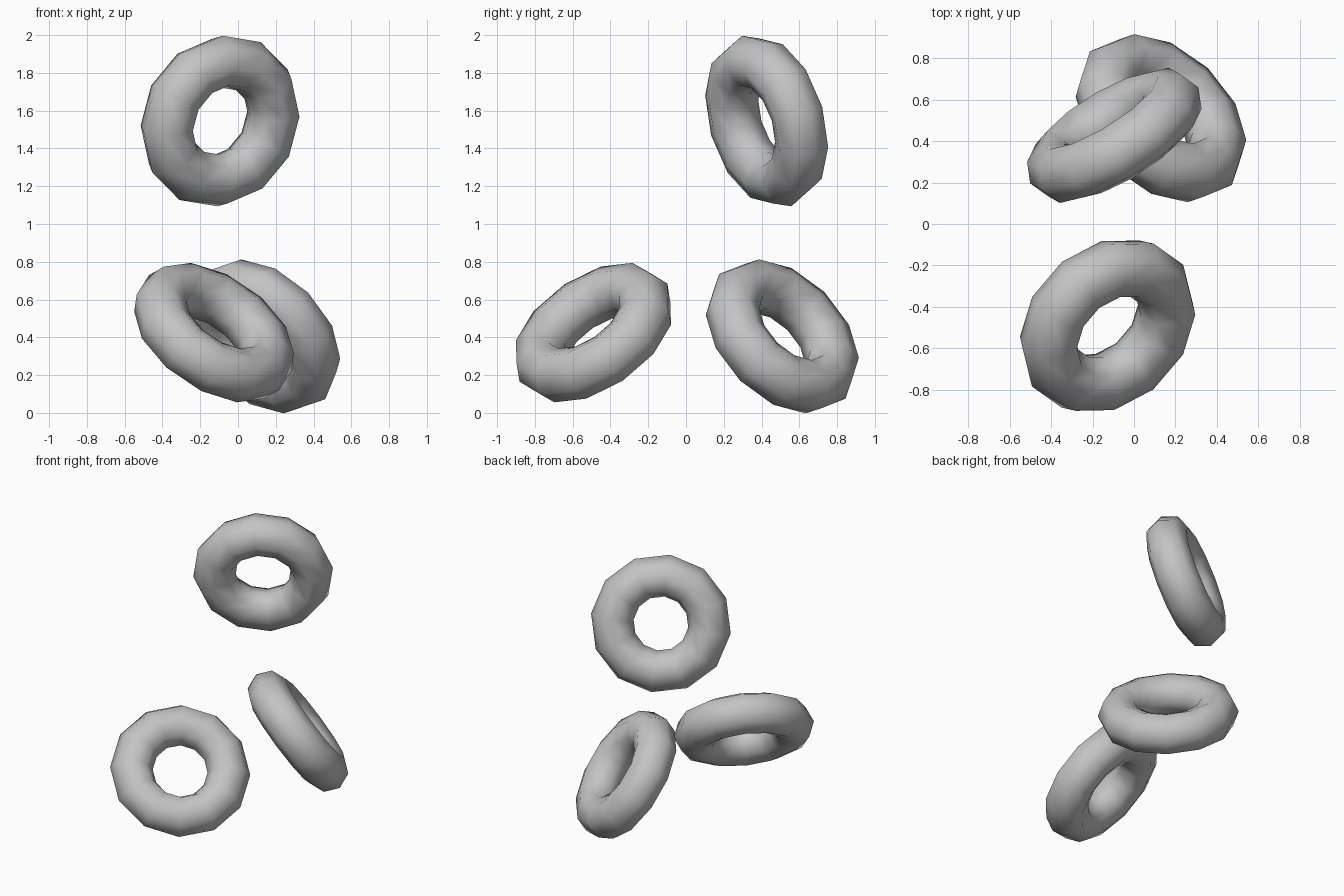
import bpy
from mathutils import Vector, Matrix

cube = bpy.data.objects.get("Cube")
if cube:
    bpy.data.objects.remove(cube, do_unlink=True)

# Single plain grey for every ring
grey = bpy.data.materials.new("plain_grey")
grey.use_nodes = True
colour = (0.55, 0.55, 0.55, 1.0)
grey.diffuse_color = colour
grey.node_tree.nodes["Principled BSDF"].inputs["Base Color"].default_value = colour


def ring(name, centre, axis, spoke):
    """Low-poly ring around axis, with one segment corner pointing along spoke."""
    bpy.ops.mesh.primitive_torus_add(
        major_segments=12, minor_segments=8,
        major_radius=0.327, minor_radius=0.143)
    obj = bpy.context.object
    obj.name = name
    n = Vector(axis).normalized()
    u = Vector(spoke)
    u = (u - n * u.dot(n)).normalized()
    turn = Matrix((u, n.cross(u), n)).transposed().to_4x4()
    obj.matrix_world = Matrix.Translation(centre) @ turn
    obj.data.materials.append(grey)
    bpy.ops.object.shade_smooth()
    return obj


# Three separate tilted rings
ring("upper_ring", (-0.095, 0.427, 1.545), (-0.505, 0.825, 0.255), (-0.835, -0.54, -0.13))
ring("lower_back_ring", (0.13, 0.51, 0.405), (0.56, 0.59, 0.58), (-0.13, 0.40, -0.115))
ring("lower_front_ring", (-0.127, -0.49, 0.425), (0.49, -0.50, 0.715), (0.82, 0.58, -0.03))
